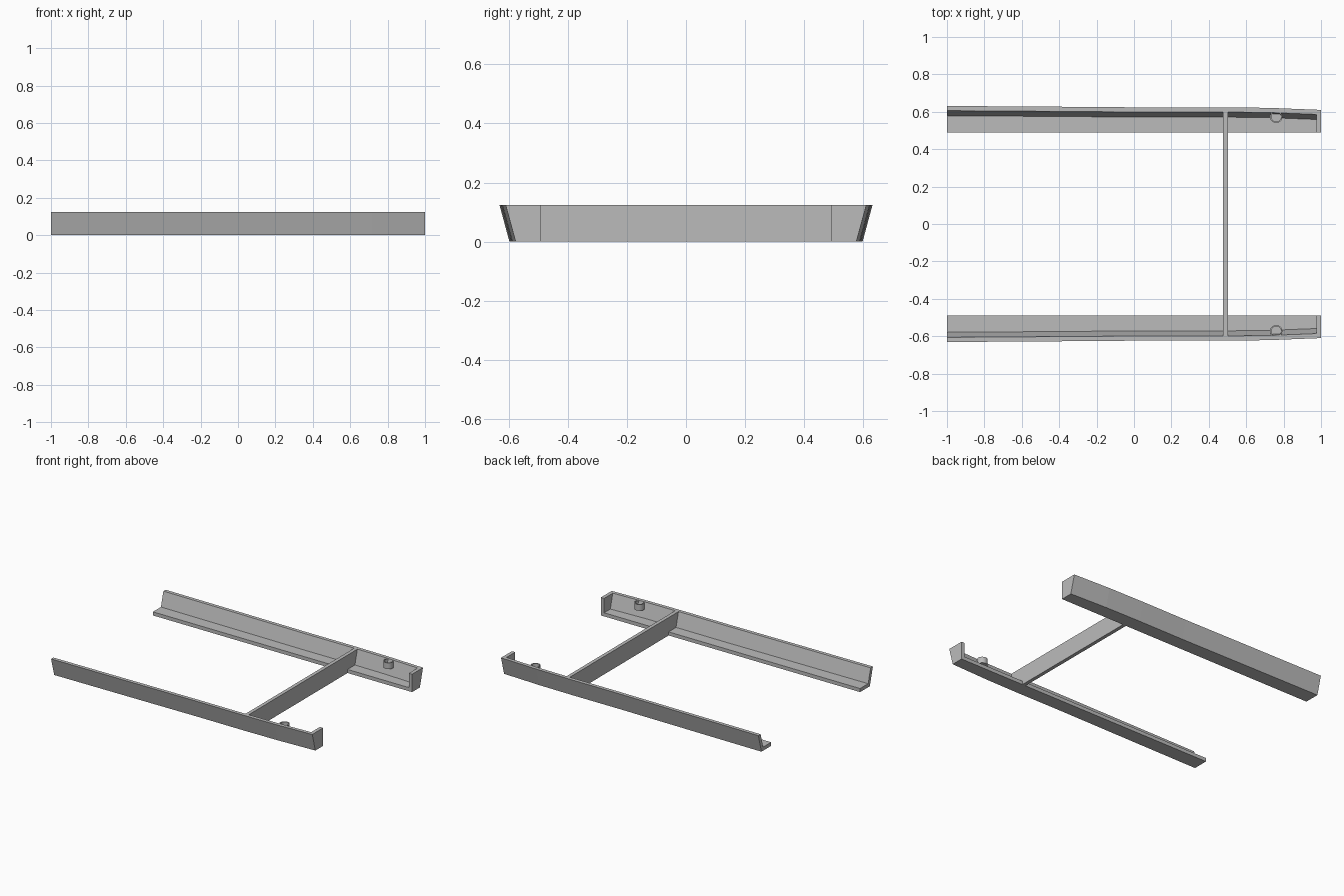
import bpy
import bmesh
import math

if "Cube" in bpy.data.objects:
    bpy.data.objects.remove(bpy.data.objects["Cube"])

grey = bpy.data.materials.new("plain grey")
grey.use_nodes = True
grey.diffuse_color = (0.5, 0.5, 0.5, 1)
grey.node_tree.nodes["Principled BSDF"].inputs["Base Color"].default_value = (0.5, 0.5, 0.5, 1)

H = 0.125       # overall height
T = 0.025       # sheet thickness
LEAN = 0.034    # outward lean of the wall over its height
EDGE = 0.49     # inner edge of the ledge


def loft(name, sections, closed=False, mirror=True):
    """Skin matching rings of points, capping both ends unless closed."""
    bm = bmesh.new()
    rings = [[bm.verts.new(p) for p in s] for s in sections]
    n = len(rings[0])
    for a, b in zip(rings, rings[1:]):
        for i in range(n):
            j = (i + 1) % n
            bm.faces.new((a[i], a[j], b[j], b[i]))
    bm.faces.new(rings[0])
    bm.faces.new(rings[-1])
    bmesh.ops.recalc_face_normals(bm, faces=bm.faces)
    mesh = bpy.data.meshes.new(name)
    bm.to_mesh(mesh)
    bm.free()
    mesh.materials.append(grey)
    obj = bpy.data.objects.new(name, mesh)
    bpy.context.collection.objects.link(obj)
    if mirror:
        mod = obj.modifiers.new("Mirror", "MIRROR")
        mod.use_axis = (False, True, False)
        mod.use_mirror_merge = False
    return obj


def wall_y(top, z):
    """Sideways position of a leaning surface at height z."""
    return top - LEAN * (1 - z / H)


def rail_section(x, top):
    inner = top - T
    return [(x, EDGE, 0), (x, wall_y(top, 0), 0), (x, top, H),
            (x, inner, H), (x, wall_y(inner, T), T), (x, EDGE, T)]


def end_section(x, top):
    inner = top - T
    return [(x, EDGE, T), (x, wall_y(inner, T), T), (x, inner, H), (x, EDGE, H)]


def circle(r, z, cx=0.76, cy=0.573, n=32):
    return [(cx + r * math.cos(math.tau * i / n), cy + r * math.sin(math.tau * i / n), z)
            for i in range(n)]


# Angled side rails with a gently bowed outline
path = [(-1, 0.631), (-0.4, 0.627), (0.1, 0.623), (0.45, 0.624), (0.72, 0.621), (1, 0.61)]
loft("side_rails", [rail_section(x, y) for x, y in path])

# Plates closing one end of each rail
loft("end_plates", [end_section(1 - T, 0.611), end_section(1, 0.61)])

# Cross bar, its ends let into the leaning walls
top, bottom = 0.605, wall_y(0.605, 0)
loft("cross_bar", [[(x, -bottom, 0), (x, bottom, 0), (x, top, H), (x, -top, H)]
                   for x in (0.477, 0.502)], mirror=False)

# Round cups fixed to the walls
cups = loft("round_cups", [circle(0.033, 0.08), circle(0.033, 0.123),
                           circle(0.026, 0.123), circle(0.026, 0.1)])
bpy.context.view_layer.objects.active = cups
cups.select_set(True)
bpy.ops.object.shade_smooth_by_angle(angle=math.radians(30))
